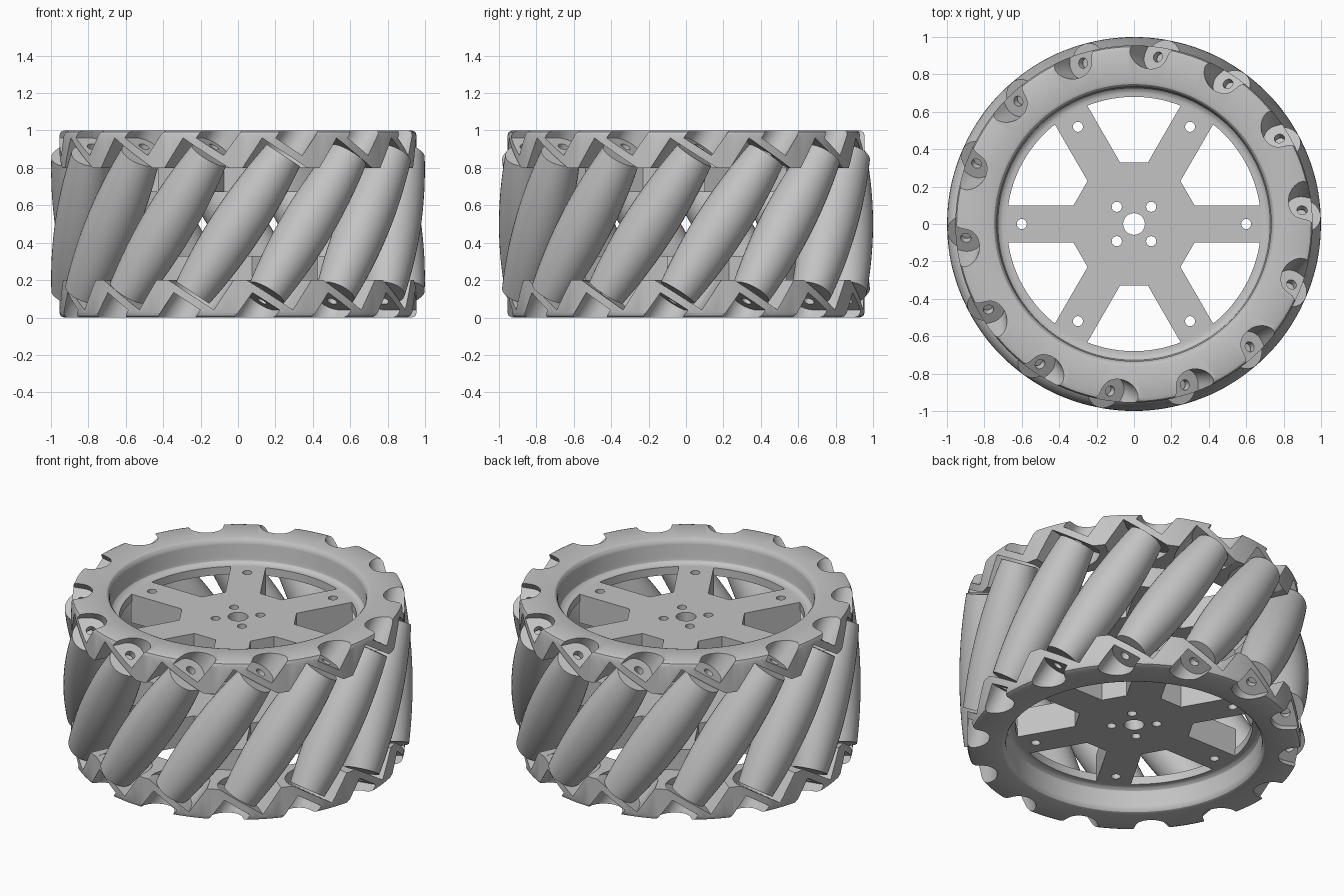
import bpy, bmesh, math
from mathutils import Matrix, Vector

if "Cube" in bpy.data.objects:
    bpy.data.objects.remove(bpy.data.objects["Cube"], do_unlink=True)

COUNT = 14                    # rollers around the wheel
TILT = math.radians(33.4)     # roller axis from vertical
AXIS_R = 0.86                 # roller axis distance from wheel axis
HALF = 0.44                   # roller half length

grey = bpy.data.materials.new("light_grey")
grey.use_nodes = True
colour = (0.55, 0.55, 0.55, 1)
grey.diffuse_color = colour
grey.node_tree.nodes["Principled BSDF"].inputs["Base Color"].default_value = colour


def finish(bm, name):
    """Turn a bmesh into a named grey object."""
    bmesh.ops.recalc_face_normals(bm, faces=bm.faces)
    mesh = bpy.data.meshes.new(name)
    bm.to_mesh(mesh)
    bm.free()
    mesh.materials.append(grey)
    obj = bpy.data.objects.new(name, mesh)
    bpy.context.collection.objects.link(obj)
    return obj


def circle(radius, n, cx=0, cy=0):
    return [(cx + radius * math.cos(2 * math.pi * i / n),
             cy + radius * math.sin(2 * math.pi * i / n)) for i in range(n)]


def prism(bm, outline, z0, z1, matrix=Matrix()):
    """Extrude a flat outline between two heights."""
    low = [bm.verts.new(matrix @ Vector((x, y, z0))) for x, y in outline]
    high = [bm.verts.new(matrix @ Vector((x, y, z1))) for x, y in outline]
    bm.faces.new(low[::-1])
    bm.faces.new(high)
    for i in range(len(outline)):
        j = (i + 1) % len(outline)
        bm.faces.new((low[i], low[j], high[j], high[i]))


def lathe(bm, profile, steps, closed, matrix=Matrix()):
    """Revolve (radius, height) points about local z."""
    verts = [bm.verts.new((r, 0, z)) for r, z in profile]
    pairs = list(zip(verts, verts[1:] + verts[:1])) if closed else list(zip(verts, verts[1:]))
    edges = [bm.edges.new(p) for p in pairs]
    bmesh.ops.spin(bm, geom=verts + edges, axis=(0, 0, 1), cent=(0, 0, 0),
                   angle=2 * math.pi, steps=steps, use_duplicate=False)
    bmesh.ops.remove_doubles(bm, verts=bm.verts, dist=0.0001)
    bmesh.ops.transform(bm, matrix=matrix, verts=bm.verts)


def u_shape(radius, reach):
    """Round toward the wheel centre, open outward."""
    arc = [(radius * math.cos(math.pi + math.pi * i / 20),
            radius * math.sin(math.pi + math.pi * i / 20)) for i in range(21)]
    return arc + [(radius, reach), (-radius, reach)]


def roller_frame(i):
    """Local z along the roller axis, local y outward."""
    axis = Vector((math.sin(TILT), 0, math.cos(TILT)))
    out = Vector((0, -1, 0))
    side = out.cross(axis)
    basis = Matrix((side, out, axis)).transposed().to_4x4()
    place = Matrix.Translation((0, -AXIS_R, 0.5)) @ basis
    return Matrix.Rotation(2 * math.pi * i / COUNT, 4, "Z") @ place


def carve(obj, cutters):
    """Subtract the cutters, then remove them."""
    for cutter in cutters:
        cutter.hide_render = True
        mod = obj.modifiers.new("cut", "BOOLEAN")
        mod.operation = "DIFFERENCE"
        mod.solver = "EXACT"
        mod.object = cutter
    bpy.context.view_layer.update()
    graph = bpy.context.evaluated_depsgraph_get()
    mesh = bpy.data.meshes.new_from_object(obj.evaluated_get(graph))
    obj.modifiers.clear()
    obj.data = mesh
    for cutter in cutters:
        bpy.data.objects.remove(cutter, do_unlink=True)


def smooth(obj):
    bpy.ops.object.select_all(action="DESELECT")
    obj.select_set(True)
    bpy.context.view_layer.objects.active = obj
    bpy.ops.object.shade_smooth_by_angle(angle=math.radians(30))


def around_cutter(name, outline, t0, t1):
    """One cutter prism per roller, along its axis."""
    bm = bmesh.new()
    for i in range(COUNT):
        prism(bm, outline, t0, t1, roller_frame(i))
    return finish(bm, name)


# Toothed rim, with roller slots, screw pockets and axle holes
bm = bmesh.new()
rim_profile = [(0.68, 0.80), (0.955, 0.80), (0.955, 0.975), (0.948, 0.992), (0.93, 1.0),
               (0.762, 1.0), (0.748, 0.995), (0.737, 0.982), (0.733, 0.965),
               (0.733, 0.885), (0.728, 0.866), (0.715, 0.854), (0.70, 0.85), (0.68, 0.85)]
lathe(bm, rim_profile, 112, True)
top_rim = finish(bm, "top_rim")
carve(top_rim, [
    around_cutter("slot_cutter", u_shape(0.145, 0.3), 0, HALF + 0.015),
    around_cutter("pocket_cutter", u_shape(0.085, 0.3), 0.495, 0.8),
    around_cutter("axle_hole_cutter", circle(0.028, 20), 0.4, 0.6)])

# Spoked plate with windows, bolt holes and centre bore
bm = bmesh.new()
prism(bm, circle(0.685, 112), 0.67, 0.85)
top_spokes = finish(bm, "top_spokes")
windows = bmesh.new()
holes = bmesh.new()
prism(holes, circle(0.058, 32), 0.5, 1)
for sx in (-1, 1):
    for sy in (-1, 1):
        prism(holes, circle(0.027, 20, sx * 0.092, sy * 0.092), 0.5, 1)
for k in range(6):
    turn = Matrix.Rotation(k * math.pi / 3, 4, "Z")
    prism(windows, [(-0.075, 0.33), (0.075, 0.33), (0.346, 0.8), (-0.346, 0.8)], 0.5, 1, turn)
    prism(holes, circle(0.027, 20, 0.6, 0), 0.5, 1, turn)
carve(top_spokes, [finish(windows, "window_cutter"), finish(holes, "hole_cutter")])

# Bottom half is the top half turned over
flip = Matrix.Translation((0, 0, 1)) @ Matrix.Rotation(math.pi, 4, "X")
for part in (top_rim, top_spokes):
    smooth(part)
    twin = part.copy()
    twin.data = part.data.copy()
    twin.name = part.name.replace("top", "bottom")
    twin.data.transform(flip)
    bpy.context.collection.objects.link(twin)

# Barrel rollers, crowned so the wheel rolls on a true circle
profile = [(0, -HALF)]
for i in range(17):
    t = -HALF + 2 * HALF * i / 16
    profile.append((1 - math.hypot(AXIS_R, t * math.sin(TILT)), t))
profile.append((0, HALF))
for i in range(COUNT):
    bm = bmesh.new()
    lathe(bm, profile, 40, False, roller_frame(i))
    smooth(finish(bm, f"roller_{i + 1}"))
